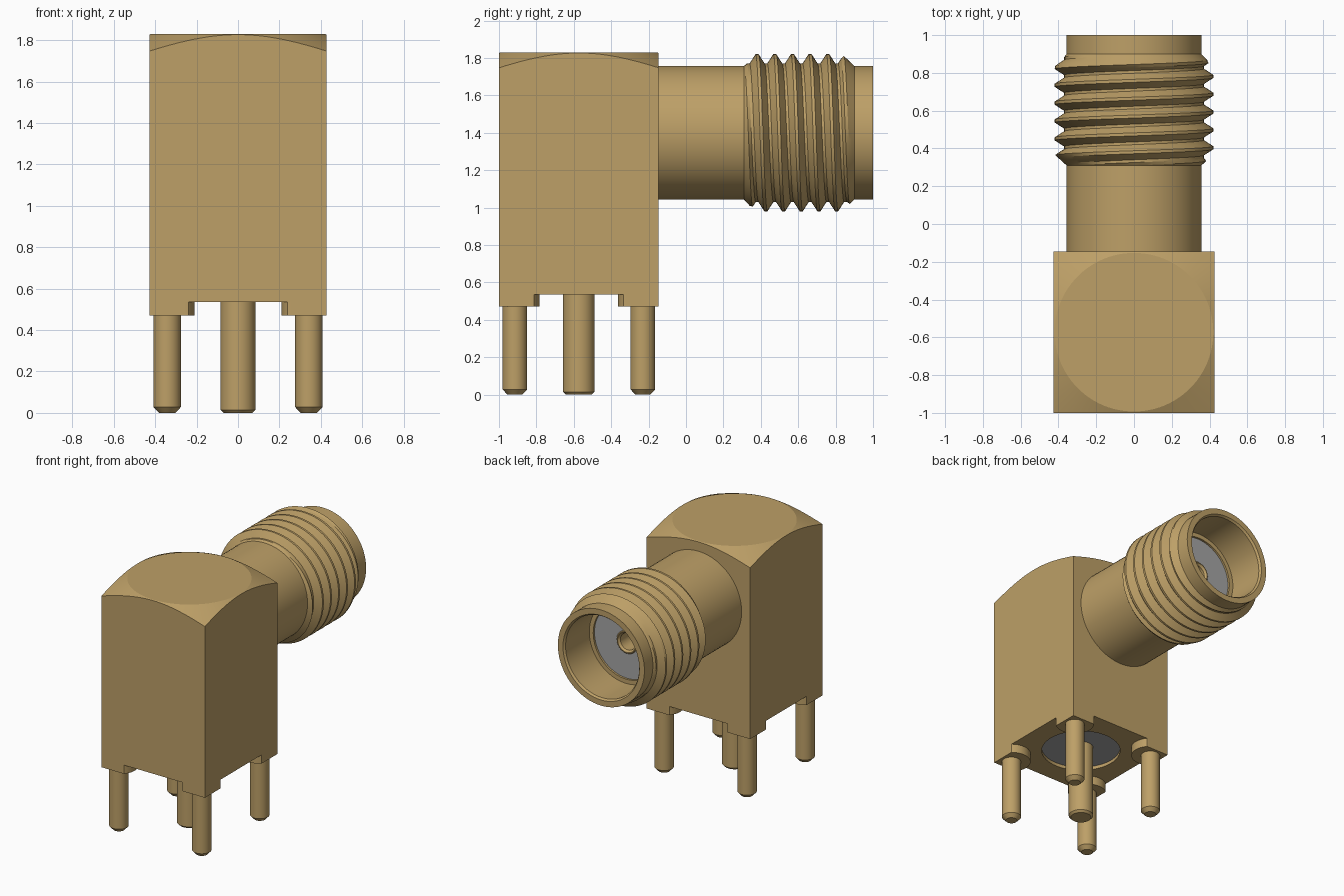
import bpy, bmesh, math

if "Cube" in bpy.data.objects:
    bpy.data.objects.remove(bpy.data.objects["Cube"])

CY = -0.573      # body centre in y
H = 0.427        # body half width
AX = 1.4         # height of the barrel axis
TOP = 1.83


def material(name, rgb):
    m = bpy.data.materials.new(name)
    m.diffuse_color = (*rgb, 1)
    m.use_nodes = True
    m.node_tree.nodes["Principled BSDF"].inputs["Base Color"].default_value = m.diffuse_color
    return m


brass = material("brass", (0.51, 0.35, 0.136))
plastic = material("grey_insulator", (0.376, 0.376, 0.376))


def finish(name, bm, mat, smooth=True):
    bmesh.ops.remove_doubles(bm, verts=bm.verts, dist=1e-5)
    bmesh.ops.recalc_face_normals(bm, faces=bm.faces)
    me = bpy.data.meshes.new(name)
    bm.to_mesh(me)
    bm.free()
    ob = bpy.data.objects.new(name, me)
    bpy.context.collection.objects.link(ob)
    me.materials.append(mat)
    if smooth:
        shade(ob)
    return ob


def activate(ob):
    bpy.ops.object.select_all(action='DESELECT')
    ob.select_set(True)
    bpy.context.view_layer.objects.active = ob


def shade(ob):
    activate(ob)
    bpy.ops.object.shade_smooth_by_angle(angle=math.radians(15))


def lathe(name, profile, mat, centre=(0, 0, 0), along_y=False, n=64, closed=False):
    """Revolve (radius, height) points about z, or about y."""
    bm = bmesh.new()
    cx, cy, cz = centre
    rings = []
    for r, h in profile:
        ring = []
        for i in range(n):
            a = 2 * math.pi * i / n
            u, v = r * math.cos(a), r * math.sin(a)
            p = (cx + u, cy + h, cz + v) if along_y else (cx + u, cy + v, cz + h)
            ring.append(bm.verts.new(p))
        rings.append(ring)
    pairs = list(zip(rings, rings[1:]))
    if closed:
        pairs.append((rings[-1], rings[0]))
    for a, b in pairs:
        for i in range(n):
            j = (i + 1) % n
            bm.faces.new((a[i], a[j], b[j], b[i]))
    return finish(name, bm, mat)


def cut(ob, cutter, operation):
    activate(ob)
    mod = ob.modifiers.new("cut", 'BOOLEAN')
    mod.operation = operation
    mod.solver = 'EXACT'
    mod.object = cutter
    bpy.ops.object.modifier_apply(modifier=mod.name)
    bpy.data.objects.remove(cutter)


# square body with a conical chamfer on top and a round recess below
bm = bmesh.new()
bmesh.ops.create_cube(bm, size=1)
for v in bm.verts:
    v.co = (v.co.x * 2 * H, CY + v.co.y * 2 * H, 0.535 if v.co.z < 0 else TOP)
body = finish("body", bm, brass, smooth=False)
cone = lathe("cone_cutter", [(0, 0), (0.9, 0), (0.9, TOP - 0.216), (0.42, TOP - 0.0005),
                             (0, TOP - 0.0005)], brass, (0, CY, 0), n=96)
cut(body, cone, 'INTERSECT')
recess = lathe("recess_cutter", [(0, 0.4), (0.272, 0.4), (0.272, 0.6), (0, 0.6)],
               brass, (0, CY, 0))
cut(body, recess, 'DIFFERENCE')
shade(body)

# insulator and centre pin underneath
lathe("lower_insulator", [(0, 0.56), (0.272, 0.56), (0.272, 0.595), (0, 0.595)],
      plastic, (0, CY, 0))
lathe("centre_pin", [(0, 0), (0.07, 0), (0.085, 0.015), (0.085, 0.58), (0, 0.58)],
      brass, (0, CY, 0), n=48)

# four corner feet and pins
for sx in (-1, 1):
    for sy in (-1, 1):
        px, py = sx * 0.342, sy * 0.342
        bm = bmesh.new()
        outline = []
        for i in range(64):
            a = 2 * math.pi * i / 64
            x = max(-H, min(H, px + 0.132 * math.cos(a)))
            y = max(-H, min(H, py + 0.132 * math.sin(a)))
            outline.append(bm.verts.new((x, CY + y, 0.47)))
        face = bm.faces.new(outline)
        ext = bmesh.ops.extrude_face_region(bm, geom=[face])["geom"]
        for v in ext:
            if isinstance(v, bmesh.types.BMVert):
                v.co.z = 0.535
        finish("corner_foot", bm, brass)
        lathe("corner_pin", [(0, 0), (0.04, 0), (0.066, 0.028), (0.066, 0.5), (0, 0.5)],
              brass, (px, CY + py, 0), n=40)

# hollow barrel
lathe("barrel", [(0, -0.2), (0.357, -0.2), (0.357, 1), (0.315, 1), (0.304, 0.985),
                 (0.304, 0.705), (0.272, 0.705), (0.272, 0.3), (0, 0.3)],
      brass, (0, 0, AX), along_y=True, n=72)
lathe("barrel_insulator", [(0.083, 0.305), (0.2725, 0.305), (0.2725, 0.69), (0.083, 0.69)],
      plastic, (0, 0, AX), along_y=True, closed=True)
lathe("socket_contact", [(0, 0.31), (0.085, 0.31), (0.085, 0.695), (0.08, 0.7), (0.074, 0.7),
                         (0.062, 0.685), (0.062, 0.4), (0, 0.4)],
      brass, (0, 0, AX), along_y=True, n=48)

# helical thread, tapered at both ends
PITCH, Y0, Y1, N = 0.0945, 0.31, 0.9, 72
SECTION = [(-0.04, 0.37), (-0.024, 0.395), (-0.008, 0.42),
           (0.008, 0.42), (0.024, 0.395), (0.04, 0.37)]
bm = bmesh.new()
columns = []
for i in range(N + 1):
    a = 2 * math.pi * i / N
    col = []
    for k in range(-3, 8):
        for off, r in SECTION:
            y = 0.38 + PITCH * (k + i / N) + off
            y = max(Y0, min(Y1, y))
            r = min(r, 0.357 + 1.1 * (y - Y0), 0.357 + 0.95 * (Y1 - y))
            col.append(bm.verts.new((r * math.sin(a), y, AX + r * math.cos(a))))
    columns.append(col)
for a, b in zip(columns, columns[1:]):
    for j in range(len(a) - 1):
        bm.faces.new((a[j], b[j], b[j + 1], a[j + 1]))
finish("thread", bm, brass)
